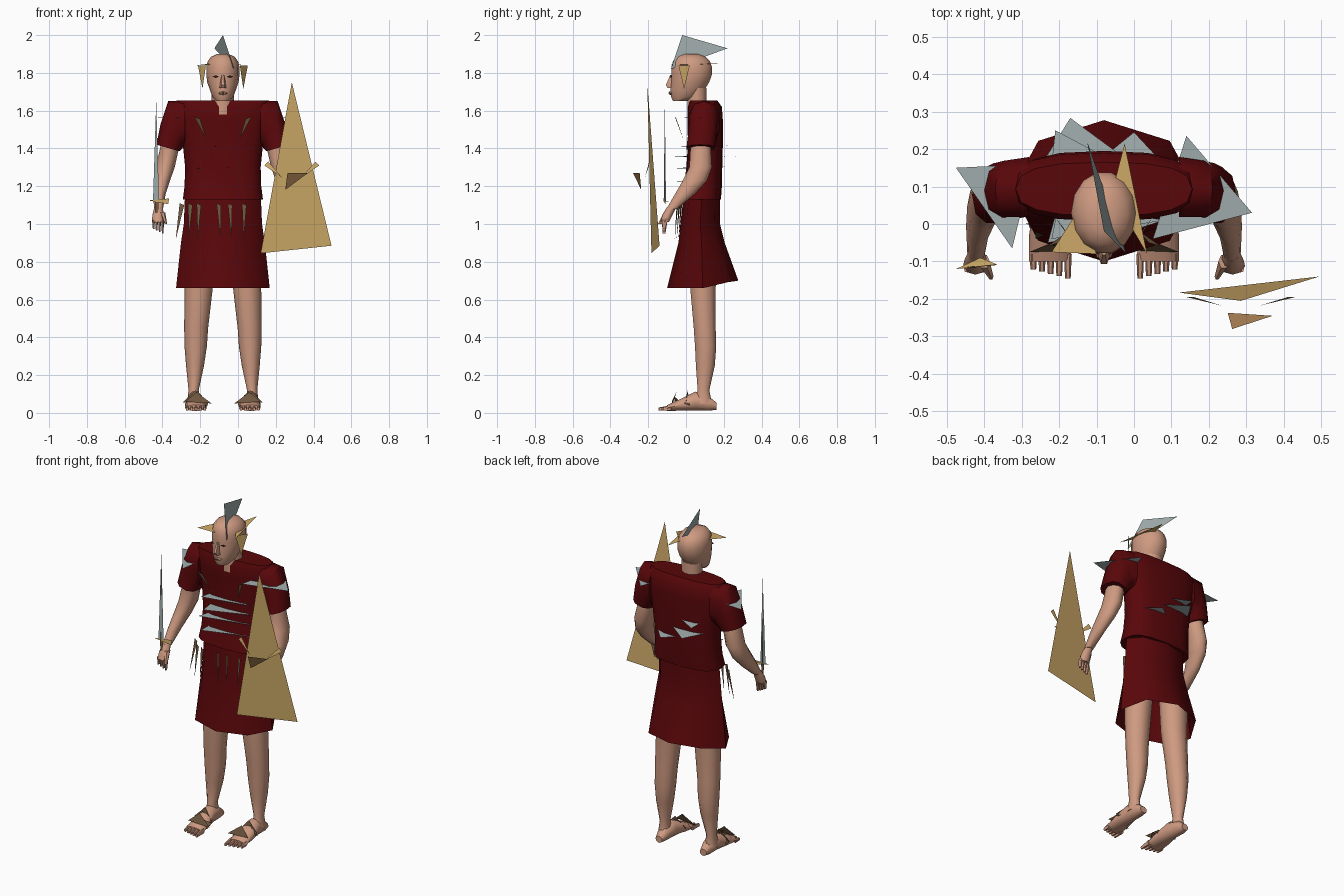
import bpy, bmesh, math
from mathutils import Vector

cube = bpy.data.objects.get("Cube")
if cube:
    bpy.data.objects.remove(cube, do_unlink=True)

MID = -0.08  # the body stands left of the world centre, beside the shield


def material(name, colour):
    mat = bpy.data.materials.new(name)
    mat.use_nodes = True
    mat.diffuse_color = (*colour, 1)
    mat.node_tree.nodes["Principled BSDF"].inputs["Base Color"].default_value = (*colour, 1)
    return mat


skin = material("skin", (.62, .325, .22))
cloth = material("dark_red_cloth", (.1, .002, .003))
gold = material("gold", (.63, .41, .14))
silver = material("silver", (.36, .42, .42))
leather = material("brown_leather", (.16, .095, .05))
bronze = material("bronze", (.4, .22, .09))
dark = material("dark_brown", (.03, .015, .012))


def finish(name, bm, mat, smooth=None):
    bmesh.ops.recalc_face_normals(bm, faces=bm.faces)
    mesh = bpy.data.meshes.new(name)
    bm.to_mesh(mesh)
    bm.free()
    mesh.materials.append(mat)
    obj = bpy.data.objects.new(name, mesh)
    bpy.context.collection.objects.link(obj)
    if smooth:
        bpy.ops.object.select_all(action="DESELECT")
        obj.select_set(True)
        bpy.context.view_layer.objects.active = obj
        bpy.ops.object.shade_smooth_by_angle(angle=math.radians(smooth))
    return obj


def level(z, x0, x1, y0, y1):
    """Horizontal oval cross-section: centre and two half axes."""
    return (((x0 + x1) / 2, (y0 + y1) / 2, z), ((x1 - x0) / 2, 0, 0), (0, (y1 - y0) / 2, 0))


def upright(y, x0, x1, z0, z1):
    """Cross-section facing the front."""
    return (((x0 + x1) / 2, y, (z0 + z1) / 2), ((x1 - x0) / 2, 0, 0), (0, 0, (z1 - z0) / 2))


def slanted(xa, za, xb, zb, y0, y1):
    """Cross-section reaching from an outer to an inner point."""
    return (((xa + xb) / 2, (y0 + y1) / 2, (za + zb) / 2),
            ((xa - xb) / 2, 0, (za - zb) / 2), (0, (y1 - y0) / 2, 0))


def loft(name, sections, mat, sides=10, side=1, power=1.0, caps=(True, True), smooth=50):
    """Skin a row of cross-sections given relative to the body's middle line."""
    def shape(value):
        return math.copysign(abs(value) ** power, value)
    bm = bmesh.new()
    rings = []
    for centre, u, v in sections:
        ring = []
        for i in range(sides):
            a = math.tau * i / sides
            p = Vector(centre) + Vector(u) * shape(math.cos(a)) + Vector(v) * shape(math.sin(a))
            ring.append(bm.verts.new((MID + side * p.x, p.y, p.z)))
        rings.append(ring)
    for low, high in zip(rings, rings[1:]):
        for i in range(sides):
            j = (i + 1) % sides
            bm.faces.new((low[i], low[j], high[j], high[i]))
    for ring, cap in zip((rings[0], rings[-1]), caps):
        if cap:
            bm.faces.new(ring)
    return finish(name, bm, mat, smooth)


def plate(name, points, mat, side=None):
    """Thin flat plate; with a side, x is measured from the middle line."""
    bm = bmesh.new()
    bm.faces.new([bm.verts.new((x if side is None else MID + side * x, y, z)) for x, y, z in points])
    return finish(name, bm, mat)


# Head, neck and face
head = [(1.65, .035, -.07, 0), (1.672, .055, -.08, .07), (1.71, .069, -.085, .1),
        (1.75, .083, -.08, .125), (1.79, .088, -.08, .14), (1.83, .088, -.08, .14),
        (1.86, .081, -.072, .13), (1.885, .063, -.055, .105), (1.9, .03, -.02, .065)]
loft("head", [level(z, -w, w, y0, y1) for z, w, y0, y1 in head], skin, 14)
loft("neck", [level(z, -.06, .06, .005, .11) for z in (1.58, 1.72)], skin)
loft("nose", [level(1.72, -.018, .018, -.1, -.06), level(1.735, -.016, .016, -.11, -.06),
              level(1.79, -.008, .008, -.085, -.06)], skin, 6)
loft("lips", [upright(-.06, -.03, .03, 1.68, 1.705), upright(-.09, -.018, .018, 1.685, 1.7)], skin, 8)
plate("mouth", [(-.025, -.087, 1.692), (0, -.093, 1.689), (.025, -.087, 1.692), (0, -.093, 1.696)], dark, 1)

# Tunic body and its open skirt
tunic = [(1.13, .212, -.03, .185), (1.2, .203, -.012, .19), (1.3, .2, .002, .192),
         (1.42, .212, .01, .195), (1.55, .24, .008, .195), (1.62, .25, .008, .19), (1.655, .235, .022, .165)]
loft("tunic", [level(z, -w, w, y0, y1) for z, w, y0, y1 in tunic], cloth, 16, power=.75)
skirt = [(1.17, .2, -.01, .18), (1, .207, -.03, .18), (.9, .222, -.04, .205), (.66, .248, -.1, .277)]
skirt = loft("skirt", [level(z, -w, w, y0, y1) for z, w, y0, y1 in skirt], cloth, 8, caps=(True, False))
for vert in skirt.data.vertices:
    if vert.co.z < .7 and vert.co.y > .1:
        vert.co.z += .04 * vert.co.y / .277

# Paired parts of the body
for side, label in ((1, "left"), (-1, "right")):
    sleeve = [slanted(.2, 1.655, .2, 1.42, .015, .182), slanted(.29, 1.65, .21, 1.41, .015, .172),
              slanted(.33, 1.53, .215, 1.4, .01, .165), slanted(.352, 1.42, .23, 1.385, 0, .155)]
    loft(label + "_sleeve", sleeve, cloth, 10, side, .8)

    arm = [(1.46, .23, .32, .02, .135), (1.39, .235, .335, .02, .135), (1.3, .255, .355, .015, .14),
           (1.23, .28, .365, -.02, .115), (1.16, .303, .368, -.06, .05), (1.08, .317, .365, -.105, -.045)]
    loft(label + "_arm", [level(*s) for s in arm], skin, 10, side)
    hand = [(1.09, .319, .363, -.1, -.05), (1.05, .312, .373, -.125, -.07), (1.01, .31, .376, -.135, -.09)]
    loft(label + "_hand", [level(*s) for s in hand], skin, 8, side)
    for i in range(4):
        x = .312 + .016 * i
        loft(label + "_finger", [level(1.02, x, x + .015, -.13, -.095),
                                 level(.95 + .008 * i, x + .002, x + .011, -.125, -.108)], skin, 6, side)
    loft(label + "_thumb", [level(1.06, .305, .335, -.12, -.08), level(1, .295, .308, -.15, -.13)], skin, 6, side)

    leg = [(.85, .04, .2, .02, .17), (.65, .055, .203, .02, .16), (.45, .078, .205, .038, .16),
           (.35, .085, .203, .045, .163), (.25, .1, .195, .05, .155), (.12, .128, .182, .06, .125),
           (.05, .12, .19, .04, .14)]
    loft(label + "_leg", [level(*s) for s in leg], skin, 10, side)
    foot = [(.162, .125, .17, .015, .055), (.12, .112, .185, .01, .09), (.05, .105, .188, .01, .115),
            (-.03, .09, .2, .01, .075), (-.1, .088, .2, .01, .042)]
    loft(label + "_foot", [upright(*s) for s in foot], skin, 10, side)
    for i in range(5):
        x, tip = .086 + .023 * i, -.145 + .006 * i
        loft(label + "_toe", [upright(-.08, x, x + .021, .01, .042),
                              upright(tip, x + .003, x + .018, .01, .03)], skin, 6, side)

    # Eyes
    plate(label + "_eye", [(.02, -.083, 1.78), (.038, -.08, 1.773), (.055, -.073, 1.78),
                           (.038, -.08, 1.787)], dark, side)

    # Sandal straps
    plate(label + "_toe_strap", [(.06, -.07, .05), (.2, -.075, .06), (.14, -.05, .11)], leather, side)
    plate(label + "_toe_strap_side", [(.085, -.06, .03), (.075, -.03, .06), (.14, -.06, .085)], leather, side)
    plate(label + "_instep_strap", [(.085, -.01, .05), (.212, 0, .055), (.145, .01, .12)], leather, side)
    plate(label + "_ankle_strap", [(.2, .02, .04), (.2, -.01, .05), (.14, .01, .115)], leather, side)

    # Cheek guards and chest straps
    plate(label + "_cheek_guard", [(.09, -.04, 1.84), (.132, .02, 1.84), (.108, -.01, 1.715)], gold, side)
    plate(label + "_chest_strap", [(.153, -.06, 1.57), (.12, -.05, 1.555), (.088, -.015, 1.45)], leather, side)

# Helmet crest and brim
plate("crest", [(-.08, -.02, 2), (-.125, .22, 1.93), (-.02, -.08, 1.82)], silver)
plate("brim_right", [(-.22, -.075, 1.84), (-.1, -.08, 1.845), (-.14, .05, 1.85)], gold)
plate("brim_left", [(-.025, .215, 1.85), (.035, -.08, 1.84), (-.06, .08, 1.85)], gold)

# Shoulder armour
plate("right_shoulder_plate", [(-.475, .15, 1.56), (-.325, -.065, 1.56), (-.27, .16, 1.57)], silver)
plate("left_shoulder_plate", [(.14, .235, 1.57), (.315, .03, 1.56), (.05, -.04, 1.56)], silver)

# Armour hoops: level shards that cut through the tunic
for z, near, shift in ((1.41, -.04, 0), (1.355, -.075, .04), (1.295, -.05, -.01), (1.225, -.07, .02)):
    plate("front_hoop", [(-.22 + shift, near, z), (.08, .01, z + .005), (-.2, .06, z)], silver)
plate("upper_back_hoop", [(-.21, .25, 1.415), (-.22, .16, 1.42), (-.06, .17, 1.42)], silver)
plate("middle_back_hoop", [(-.17, .283, 1.355), (-.24, .17, 1.36), (-.03, .18, 1.36)], silver)
plate("lower_back_hoop", [(0, .245, 1.3), (-.08, .18, 1.305), (.07, .17, 1.305)], silver)

# Hanging leather strips
for x, y, lean in ((-.295, .03, -.035), (-.25, -.02, -.012), (-.205, -.04, -.008),
                   (-.1, -.04, .008), (-.04, -.04, .005), (.035, -.03, -.005)):
    plate("hanging_strip", [(x - .014, y, 1.11), (x + .01, y - .01, 1.1), (x + lean, y - .02, .915)], leather)

# Shield with boss and trim
plate("shield", [(.285, -.205, 1.75), (.12, -.183, .845), (.495, -.14, .885)], gold)
plate("shield_boss", [(.25, -.237, 1.18), (.37, -.245, 1.27), (.262, -.28, 1.27)], bronze)
for side, label in ((1, "left"), (-1, "right")):
    cx = .285
    plate(label + "_shield_trim", [(cx + side * .125, -.195, 1.33), (cx + side * .145, -.195, 1.31),
                                   (cx + side * .05, -.218, 1.245)], gold)

# Sword
plate("sword_blade", [(-.45, -.115, 1.12), (-.418, -.112, 1.12), (-.433, -.112, 1.65)], silver)
plate("sword_blade_edge", [(-.433, -.118, 1.12), (-.433, -.106, 1.12), (-.433, -.112, 1.65)], silver)
plate("sword_guard", [(-.475, -.12, 1.125), (-.365, -.108, 1.135), (-.37, -.11, 1.105)], gold)
plate("sword_guard_top", [(-.475, -.12, 1.125), (-.365, -.108, 1.12), (-.41, -.09, 1.12)], gold)
plate("sword_grip", [(-.44, -.115, 1.12), (-.42, -.115, 1.12), (-.428, -.12, .96)], leather)
